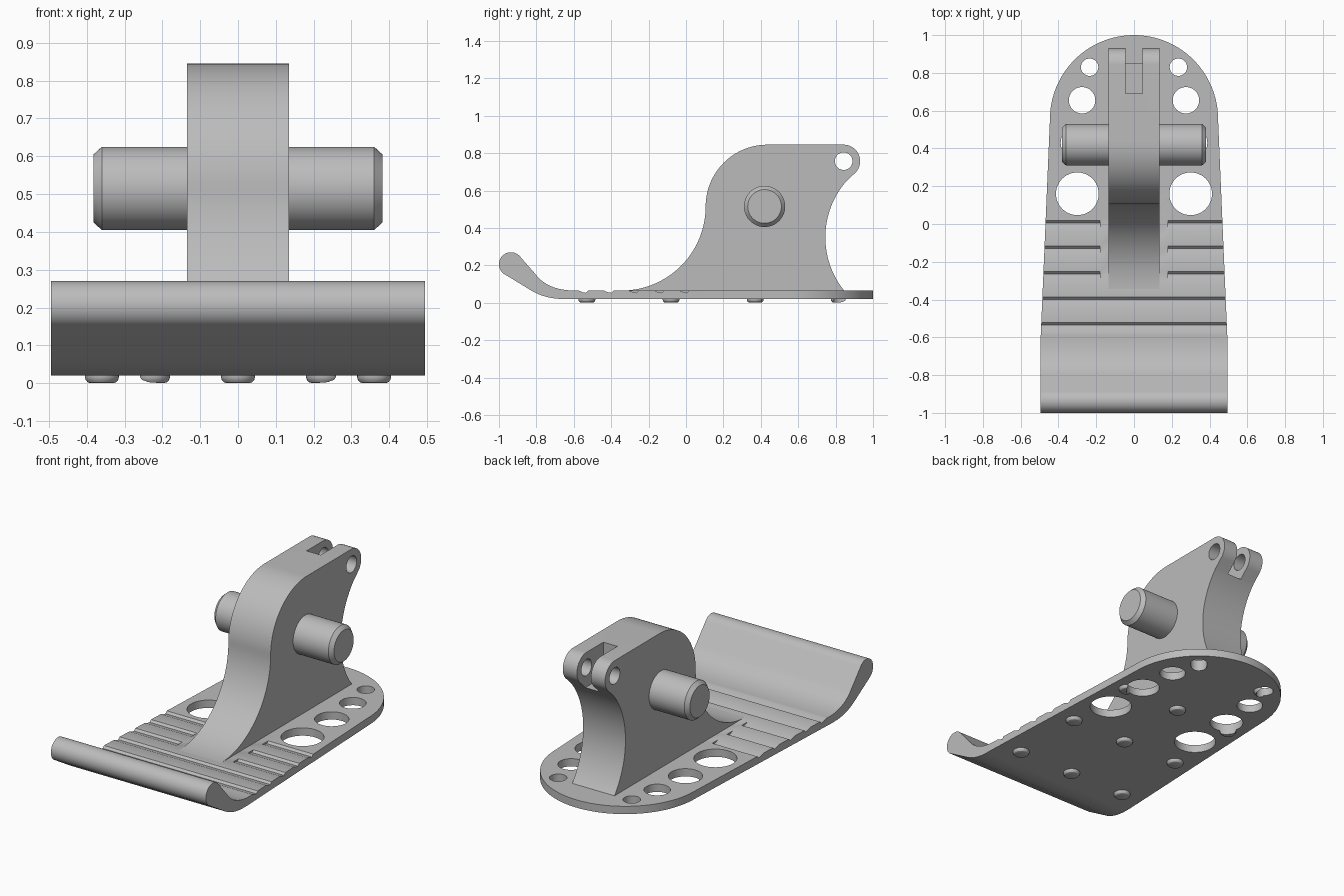
import bpy, bmesh
from math import sin, cos, radians, pi
from mathutils import Matrix

cube = bpy.data.objects.get("Cube")
if cube:
    bpy.data.objects.remove(cube, do_unlink=True)

grey = bpy.data.materials.new("light grey")
grey.use_nodes = True
colour = (0.5, 0.5, 0.5, 1)
grey.diffuse_color = colour
grey.node_tree.nodes["Principled BSDF"].inputs["Base Color"].default_value = colour


def arc(cx, cy, r, start, end, steps=24):
    angles = [radians(start + (end - start) * i / steps) for i in range(steps + 1)]
    return [(cx + r * cos(a), cy + r * sin(a)) for a in angles]


def bezier(a, b, c, steps=12):
    ts = [i / steps for i in range(steps + 1)]
    return [tuple((1 - t) ** 2 * p + 2 * t * (1 - t) * q + t * t * s
                  for p, q, s in zip(a, b, c)) for t in ts]


def prism(name, points, low, high, axis="X"):
    """Extrude a profile along x (points are y, z) or along z (points are x, y)."""
    bm = bmesh.new()
    place = (lambda p, d: (d, p[0], p[1])) if axis == "X" else (lambda p, d: (p[0], p[1], d))
    face = bm.faces.new([bm.verts.new(place(p, low)) for p in points])
    move = bmesh.ops.extrude_face_region(bm, geom=[face])
    for v in move["geom"]:
        if isinstance(v, bmesh.types.BMVert):
            v.co["XYZ".index(axis)] = high
    bmesh.ops.recalc_face_normals(bm, faces=bm.faces)
    mesh = bpy.data.meshes.new(name)
    bm.to_mesh(mesh)
    bm.free()
    mesh.materials.append(grey)
    obj = bpy.data.objects.new(name, mesh)
    bpy.context.collection.objects.link(obj)
    return obj


def lathe(name, profile, matrix, segments=48):
    """Stack rings of (radius, height) with capped ends."""
    bm = bmesh.new()
    rings = [[bm.verts.new((r * cos(2 * pi * i / segments), r * sin(2 * pi * i / segments), h))
              for i in range(segments)] for r, h in profile]
    for a, b in zip(rings, rings[1:]):
        for i in range(segments):
            j = (i + 1) % segments
            bm.faces.new((a[i], a[j], b[j], b[i]))
    bm.faces.new(rings[0])
    bm.faces.new(rings[-1])
    bmesh.ops.recalc_face_normals(bm, faces=bm.faces)
    bm.transform(matrix)
    mesh = bpy.data.meshes.new(name)
    bm.to_mesh(mesh)
    bm.free()
    mesh.materials.append(grey)
    obj = bpy.data.objects.new(name, mesh)
    bpy.context.collection.objects.link(obj)
    return obj


def activate(obj):
    bpy.ops.object.select_all(action="DESELECT")
    obj.select_set(True)
    bpy.context.view_layer.objects.active = obj


def cut(obj, cutter, operation="DIFFERENCE", keep=False):
    mod = obj.modifiers.new("cut", "BOOLEAN")
    mod.operation, mod.solver, mod.object = operation, "EXACT", cutter
    activate(obj)
    bpy.ops.object.modifier_apply(modifier=mod.name)
    if not keep:
        bpy.data.objects.remove(cutter, do_unlink=True)


TOP, BOTTOM = 0.065, 0.02

# Foot plate: side profile with an upturned toe, trimmed to the plan outline
side = [(1.1, BOTTOM)]
side += bezier((-0.65, BOTTOM), (-0.755, BOTTOM), (-0.83, 0.067))
side += arc(-0.936, 0.206, 0.064, 232, 37)
side += bezier((-0.80, 0.147), (-0.735, TOP), (-0.59, TOP)) + [(1.1, TOP)]
plate = prism("foot_plate", side, -0.6, 0.6)
plan = [(-0.495, -1.1), (0.495, -1.1), (0.495, -0.62)]
plan += arc(0, 0.555, 0.445, 0, 180, 64) + [(-0.495, -0.62)]
cut(plate, prism("outline", plan, -0.1, 0.5, "Z"), "INTERSECT")

# Tread grooves: two across the toe, three on each side of the strut
for i in range(5):
    y = 0.018 - 0.135 * i
    groove = [(y, TOP + 0.01), (y, TOP), (y - 0.012, TOP - 0.012),
              (y - 0.03, TOP - 0.009), (y - 0.052, TOP), (y - 0.052, TOP + 0.01)]
    spans = [(-0.7, 0.7)] if i > 2 else [(-0.7, -0.18), (0.18, 0.7)]
    for low, high in spans:
        cut(plate, prism("groove", groove, low, high))

# Round studs under the plate
spots = [(x, y) for y in (-0.53, -0.08, 0.37) for x in (-0.36, 0, 0.36)]
spots += [(-0.225, 0.82), (0.225, 0.82)]
studs = []
for x, y in spots:
    dome = [(0.030, 0.0), (0.038, 0.003), (0.043, 0.009), (0.045, 0.016), (0.045, 0.03)]
    studs.append(lathe("stud", dome, Matrix.Translation((x, y, 0)), 32))

# Lightening holes, getting smaller towards the heel, through plate and studs
for x, y, r in [(0.3, 0.16, 0.113), (0.298, 0.43, 0.09), (0.275, 0.655, 0.07), (0.235, 0.83, 0.046)]:
    for s in (-1, 1):
        drill = prism("drill", arc(s * x, y, r, 0, 352.5, 47), -0.1, 0.3, "Z")
        for stud, (sx, sy) in zip(studs, spots):
            if (sx - s * x) ** 2 + (sy - y) ** 2 < (r + 0.045) ** 2:
                cut(stud, drill, keep=True)
        cut(plate, drill)

# Upright strut with a curved front, hooked back and rounded eye
upright = [(0.85, 0.04), (-0.345, 0.04)]
upright += arc(-0.345, 0.515, 0.45, -90, 0, 32)
upright += arc(0.435, 0.515, 0.33, 180, 90, 32)[1:]
upright += arc(0.843, 0.757, 0.088, 90, -45)
upright += arc(1.201, 0.35, 0.456, 139, 219, 32)
strut = prism("strut", upright, -0.135, 0.135)
cut(strut, prism("eye_hole", arc(0.843, 0.757, 0.047, 0, 352.5, 47), -0.3, 0.3))
slot = [(0.69, 0.645), (1.1, 0.645), (1.1, 1.0), (0.69, 1.0)]
cut(strut, prism("fork_slot", slot, -0.045, 0.045))

# Cross pin with chamfered ends
pin = lathe("cross_pin", [(0.09, -0.382), (0.11, -0.36), (0.11, 0.36), (0.09, 0.382)],
            Matrix.Translation((0, 0.42, 0.515)) @ Matrix.Rotation(pi / 2, 4, "Y"), 64)

for obj in [plate, strut, pin] + studs:
    activate(obj)
    bpy.ops.object.shade_smooth_by_angle(angle=radians(28))
